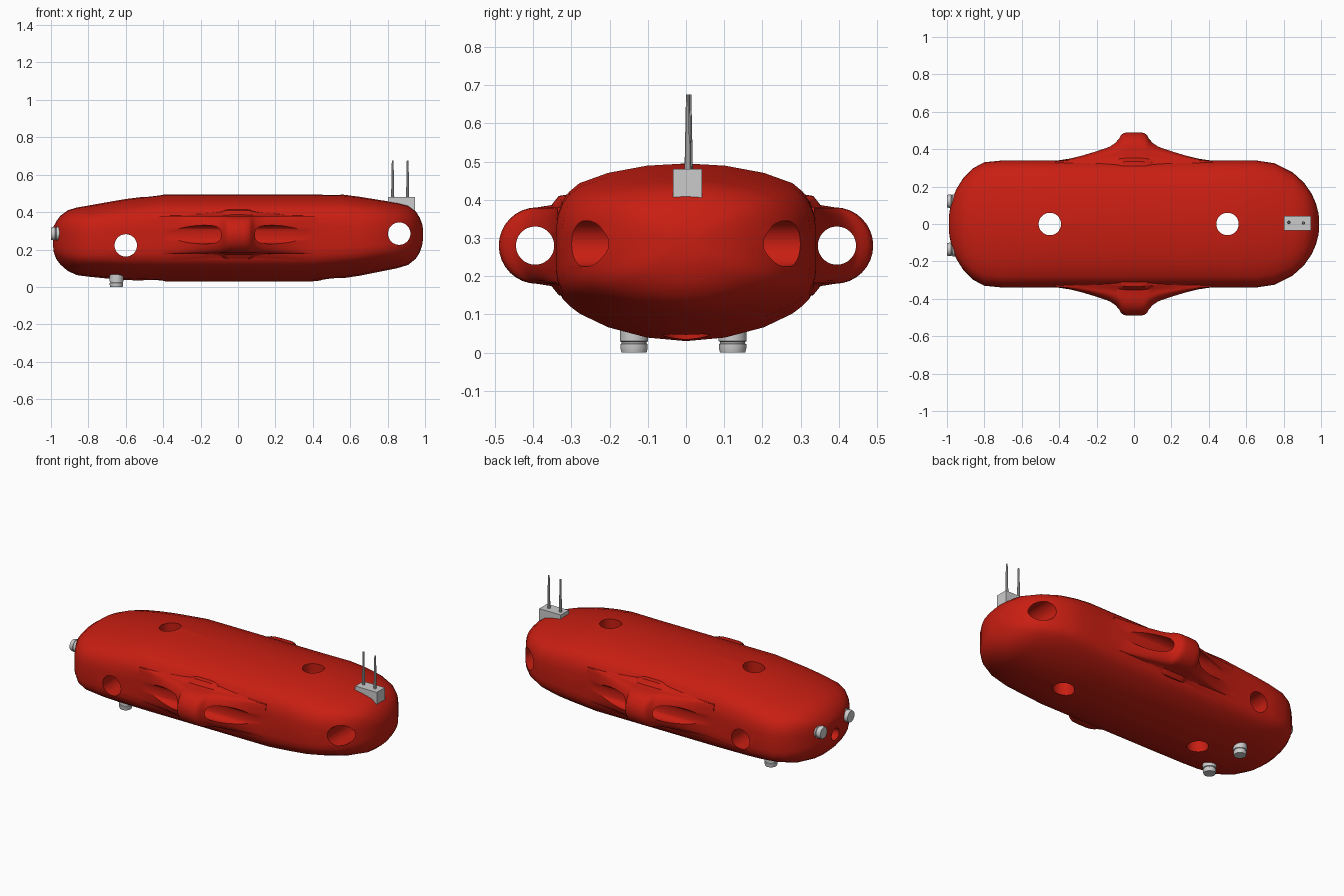
import bpy, bmesh
from math import pi, sin, cos, sqrt, radians

if "Cube" in bpy.data.objects:
    bpy.data.objects.remove(bpy.data.objects["Cube"])

red = bpy.data.materials.new("red_paint")
red.diffuse_color = (0.58, 0.013, 0.006, 1)
red.use_nodes = True
red.node_tree.nodes["Principled BSDF"].inputs["Base Color"].default_value = red.diffuse_color


def loft(name, rings):
    """Closed skin through equally sized rings, capped at both ends."""
    bm = bmesh.new()
    vs = [[bm.verts.new(p) for p in r] for r in rings]
    n = len(vs[0])
    for a, b in zip(vs, vs[1:]):
        for i in range(n):
            j = (i + 1) % n
            bm.faces.new((a[i], a[j], b[j], b[i]))
    bm.faces.new(vs[0])
    bm.faces.new(vs[-1])
    bmesh.ops.recalc_face_normals(bm, faces=bm.faces)
    me = bpy.data.meshes.new(name)
    bm.to_mesh(me)
    bm.free()
    ob = bpy.data.objects.new(name, me)
    bpy.context.collection.objects.link(ob)
    return ob


def smooth(ob, angle=35):
    bpy.ops.object.select_all(action='DESELECT')
    ob.select_set(True)
    bpy.context.view_layer.objects.active = ob
    bpy.ops.object.shade_smooth_by_angle(angle=radians(angle))


def spindle(name, loc, axis, profile, n=40):
    """Turned part along x, y or z; profile = (distance, radius) pairs."""
    rings = []
    for d, r in profile:
        ring = []
        for i in range(n):
            a = 2 * pi * (i + 0.5) / n
            p = [r * cos(a), r * sin(a)]
            p.insert('xyz'.index(axis), d)
            ring.append([p[k] + loc[k] for k in range(3)])
        rings.append(ring)
    return loft(name, rings)


def boolean(target, tool, op):
    m = target.modifiers.new("bool", 'BOOLEAN')
    m.operation, m.object, m.solver = op, tool, 'EXACT'
    bpy.ops.object.select_all(action='DESELECT')
    target.select_set(True)
    bpy.context.view_layer.objects.active = target
    bpy.ops.object.modifier_apply(modifier=m.name)
    bpy.data.objects.remove(tool)


# hull: one cross-section scaled along x by (x, bottom, top)
stations = [(-.989, .21, .31), (-.985, .185, .325), (-.972, .15, .35), (-.95, .12, .38),
            (-.91, .085, .41), (-.86, .063, .425), (-.8, .055, .435), (-.7, .045, .453),
            (-.6, .037, .47), (-.4, .03, .495), (.4, .03, .495), (.55, .045, .495),
            (.65, .06, .482), (.75, .08, .466), (.85, .1, .45), (.91, .118, .435),
            (.95, .15, .405), (.972, .185, .37), (.985, .225, .335), (.989, .255, .31)]
half = [(0, 1), (.3, .987), (.6, .945), (.82, .885), (.9, .835), (.95, .78), (.985, .71),
        (1, .62), (1, .37), (.985, .30), (.95, .24), (.9, .2), (.82, .155),
        (.6, .078), (.3, .02), (0, 0)]
section = half + [(-y, z) for y, z in half[-2:0:-1]]


def half_width(x):
    t = (x - .65) / .341 if x > .65 else (-.74 - x) / .251 if x < -.74 else 0
    return .34 * sqrt(max(0, 1 - t * t))


body = loft("hull", [[(x, y * half_width(x), b + z * (t - b)) for y, z in section]
                     for x, b, t in stations])

# side lifting lugs: swelling that rises to a narrow collar
plan = [(.42, .338), (.34, .35), (.27, .37), (.2, .394), (.13, .42), (.095, .44),
        (.078, .458), (.07, .475), (.055, .486), (.035, .49)]
plan = [(-x, y) for x, y in plan] + plan[::-1]
for s in (-1, 1):
    rings = []
    for x, yo in plan:
        t = max(0, (yo - .338) / .152)
        yc = .335 + .055 * t
        rim = [(yc + (yo - yc) * cos(a), .28 + .1 * sin(a))
               for a in [pi * (i / 16 - .5) for i in range(17)]]
        bh = .1 + .03 * t
        base = [(.352 - .025 * (1 - t), .1 + .006 * t), (.333 - .012 * (1 - t), bh), (.27, bh + .01 * t)]
        ring = rim + [(y, .28 + h) for y, h in base] + [(y, .28 - h) for y, h in base[::-1]]
        rings.append([(x, s * y, z) for y, z in ring])
    boolean(body, loft("lug", rings), 'UNION')

# through holes: two vertical, two crosswise, two lengthwise in the lugs
bores = [((-.45, 0, 0), 'z', 1, .06), ((.5, 0, 0), 'z', 1, .06),
         ((-.6, 0, .222), 'y', 1, .06), ((.862, 0, .285), 'y', 1, .06),
         ((0, .395, .28), 'x', .5, .05), ((0, -.395, .28), 'x', .5, .05),
         ((-1, -.005, .225), 'x', .06, .036)]
for loc, axis, d, r in bores:
    boolean(body, spindle("bore", loc, axis, [(-d, r), (d, r)]), 'DIFFERENCE')
body.data.materials.clear()
body.data.materials.append(red)
smooth(body, 40)

# grey sensor pods: two on the end, two underneath
pod = [(0, .033), (.012, .036), (.022, .036), (.024, .033), (.028, .033),
       (.03, .037), (.12, .037)]
for side, y in (("left", -.136), ("right", .122)):
    smooth(spindle("end_sensor_" + side, (-1, y, .285), 'x', pod))
    smooth(spindle("bottom_sensor_" + side, (-.65, y, 0), 'z', pod))

# antenna box and its two tapered aerials
x0, x1, y0, y1 = .802, .945, -.034, .042
loft("antenna_box", [[(x0, y0, z), (x1, y0, z), (x1, y1, z), (x0, y1, z)] for z in (.395, .48)])
for i, (x, y) in enumerate(((.827, .009), (.907, .005))):
    smooth(spindle("aerial_%d" % (i + 1), (x, y, .475), 'z',
                   [(0, .009), (.1, .007), (.2, .005)], 10))
